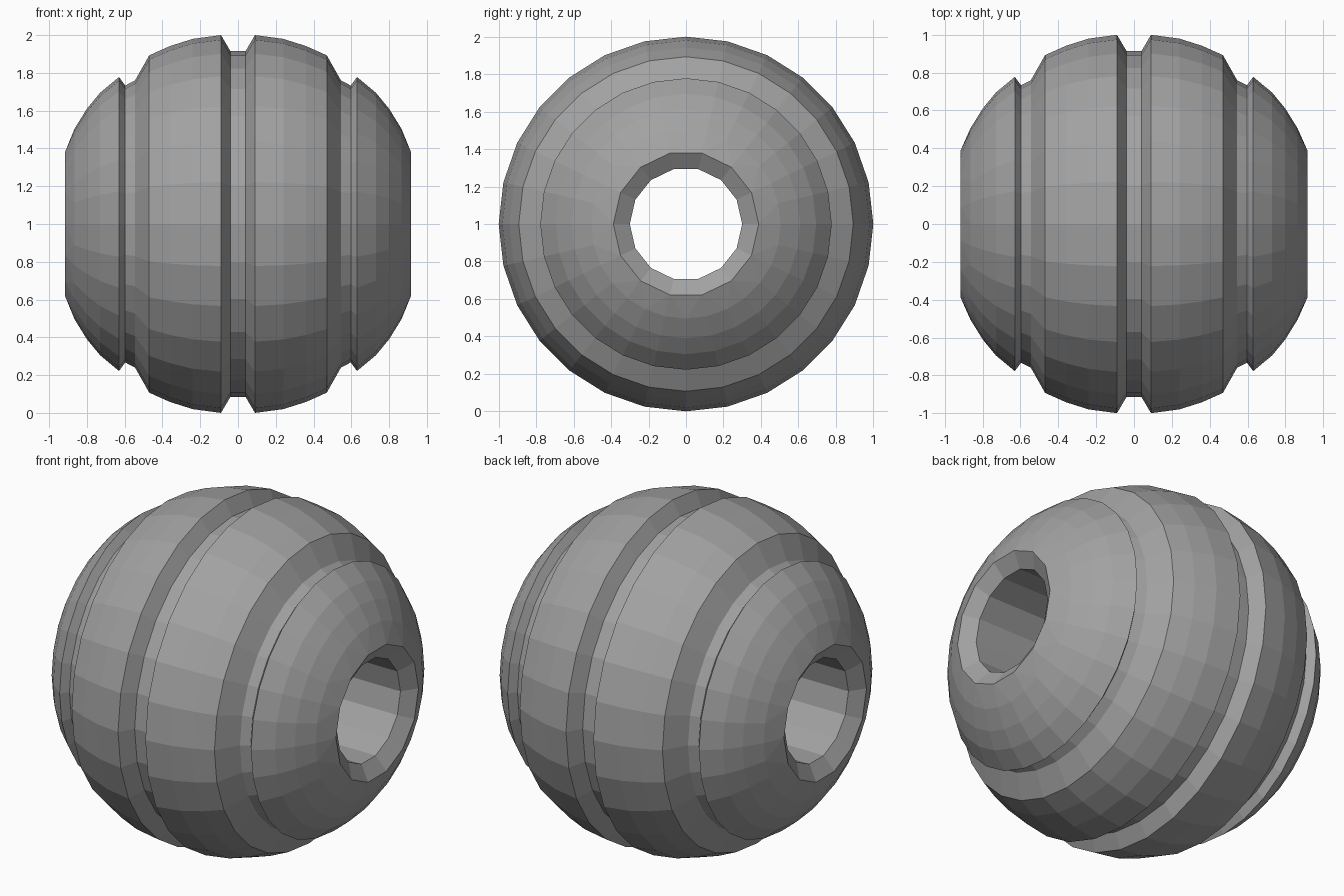
import bpy, bmesh, math

if "Cube" in bpy.data.objects:
    bpy.data.objects.remove(bpy.data.objects["Cube"])

FINE, COARSE = 28, 14   # sides of the outer body and of the bore
bm = bmesh.new()


def ring(x, r, n):
    """Ring of vertices around the x axis, centred at z = 1."""
    return [bm.verts.new((x, r * math.cos(2 * math.pi * i / n),
                          1 + r * math.sin(2 * math.pi * i / n))) for i in range(n)]


def join(a, b):
    """Join two rings; the finer one may have twice the sides."""
    if len(a) > len(b):
        a, b = b, a
    n, k = len(a), len(b) // len(a)
    for i in range(n):
        p, q = a[i], a[(i + 1) % n]
        c = [b[(i * k + j) % len(b)] for j in range(k + 1)]
        if k == 1:
            bm.faces.new((p, q, c[1], c[0]))
        else:
            bm.faces.new((p, c[1], c[0]))
            bm.faces.new((p, q, c[1]))
            bm.faces.new((q, c[2], c[1]))


# outer half profile: centre groove, main band, side groove, domed end
half = [(0.04, 0.915), (0.09, 1.0), (0.24, 0.98), (0.36, 0.942), (0.47, 0.893),
        (0.545, 0.76), (0.597, 0.733), (0.63, 0.778), (0.73, 0.695),
        (0.80, 0.61), (0.865, 0.505)]
outer = [(-x, r) for x, r in reversed(half)] + half

rings = [ring(x, r, FINE) for x, r in outer]
# rim and chamfered bore
rings += [ring(0.917, 0.388, COARSE), ring(0.86, 0.3, COARSE),
          ring(-0.86, 0.3, COARSE), ring(-0.917, 0.388, COARSE)]
for i, a in enumerate(rings):
    join(a, rings[(i + 1) % len(rings)])

bmesh.ops.recalc_face_normals(bm, faces=bm.faces)
mesh = bpy.data.meshes.new("grooved_bead")
bm.to_mesh(mesh)
bm.free()
bead = bpy.data.objects.new("grooved_bead", mesh)
bpy.context.collection.objects.link(bead)

# dark grey finish
grey = bpy.data.materials.new("dark_grey")
grey.diffuse_color = (0.36, 0.36, 0.36, 1)
grey.use_nodes = True
grey.node_tree.nodes["Principled BSDF"].inputs["Base Color"].default_value = grey.diffuse_color
mesh.materials.append(grey)
